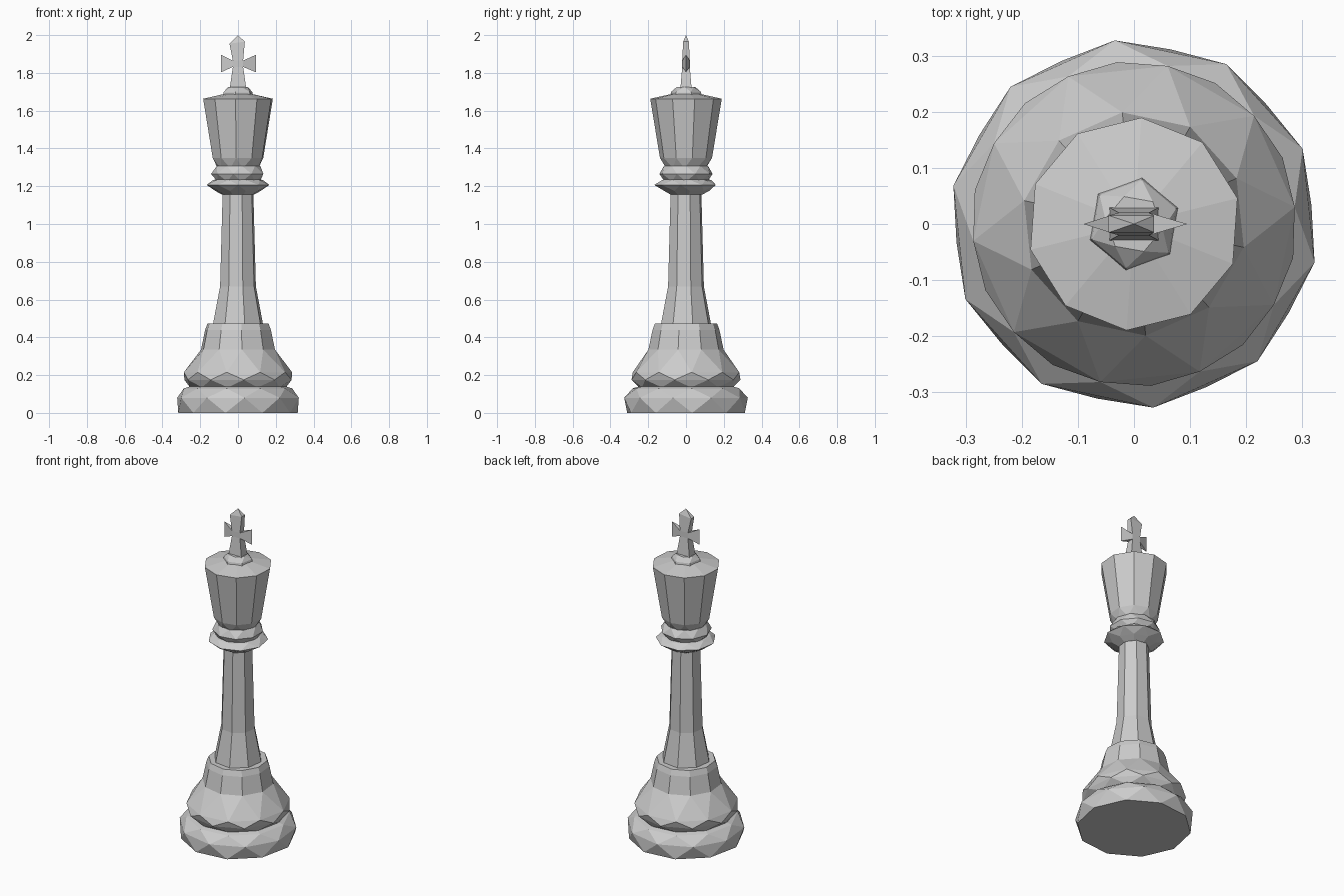
import bpy, bmesh
from math import cos, sin, pi, radians

if "Cube" in bpy.data.objects:
    bpy.data.objects.remove(bpy.data.objects["Cube"])


def finish(name, bm):
    bmesh.ops.remove_doubles(bm, verts=bm.verts, dist=0.0005)
    bmesh.ops.recalc_face_normals(bm, faces=bm.faces)
    me = bpy.data.meshes.new(name)
    bm.to_mesh(me)
    bm.free()
    ob = bpy.data.objects.new(name, me)
    bpy.context.collection.objects.link(ob)
    return ob


def turned(name, n, profile, phase=0):
    """Faceted turning; profile = (radius, z, stagger). Staggered rings join with triangles."""
    bm = bmesh.new()
    rings = []
    for r, z, s in profile:
        angles = [radians(phase) + 2 * pi * (k + s / 2) / n for k in range(n)]
        rings.append([bm.verts.new((r * cos(a), r * sin(a), z)) for a in angles])
    for i in range(len(rings) - 1):
        lo, hi = rings[i], rings[i + 1]
        step = profile[i + 1][2] - profile[i][2]
        if step < 0:
            hi = hi[1:] + hi[:1]
        for k in range(n):
            j = (k + 1) % n
            if step == 0:
                bm.faces.new((lo[k], lo[j], hi[j], hi[k]))
            else:
                bm.faces.new((lo[k], lo[j], hi[k]))
                bm.faces.new((lo[j], hi[j], hi[k]))
    bm.faces.new(rings[0][::-1])
    bm.faces.new(rings[-1])
    return finish(name, bm)


# Foot disc and flared pedestal
turned("foot", 10, [(0.318, 0.0, 1), (0.329, 0.08, 0),
                    (0.288, 0.13, 1), (0.255, 0.14, 1)], 24)
turned("pedestal", 10, [(0.255, 0.135, 0), (0.29, 0.175, 1), (0.288, 0.215, 0),
                        (0.20, 0.335, 1), (0.178, 0.44, 1), (0.165, 0.473, 1)], 6)

# Tapering column
turned("column", 8, [(0.138, 0.465, 0), (0.098, 0.67, 0), (0.084, 1.17, 0)], 15)

# Double collar
turned("lower_collar", 9, [(0.085, 1.155, 0), (0.122, 1.175, 0), (0.168, 1.207, 1),
                           (0.135, 1.232, 0), (0.105, 1.24, 0)], 10)
turned("upper_collar", 9, [(0.115, 1.225, 0), (0.143, 1.265, 1),
                           (0.118, 1.308, 0)], 0)

# Flared head with shallow domed top
turned("head", 10, [(0.108, 1.295, 1), (0.138, 1.35, 0),
                    (0.190, 1.663, 0), (0.06, 1.692, 0)], 14)

# Finial foot and cross
turned("finial_foot", 6, [(0.085, 1.68, 0), (0.08, 1.70, 0), (0.052, 1.725, 1)], 20)

# Cross outline: (x, z, half thickness), arm tips taper to an edge
outline = [(-0.045, 1.71, 0.03), (0.045, 1.71, 0.03), (0.027, 1.832, 0.02),
           (0.095, 1.803, 0), (0.095, 1.896, 0), (0.027, 1.865, 0.02),
           (0.036, 1.965, 0.015), (0.0, 2.0, 0), (-0.045, 1.955, 0.015),
           (-0.027, 1.865, 0.02), (-0.09, 1.896, 0), (-0.09, 1.803, 0),
           (-0.027, 1.832, 0.02)]
bm = bmesh.new()
front = [bm.verts.new((x, -t - 0.0001, z)) for x, z, t in outline]
back = [bm.verts.new((x, t + 0.0001, z)) for x, z, t in outline]
for side in (front, back):
    for idx in ((0, 1, 2, 12), (2, 3, 4, 5), (5, 6, 8, 9), (6, 7, 8),
                (9, 10, 11, 12), (2, 5, 9, 12)):
        bm.faces.new([side[i] for i in idx])
for i in range(len(outline)):
    j = (i + 1) % len(outline)
    bm.faces.new((front[i], front[j], back[j], back[i]))
finish("cross", bm)
